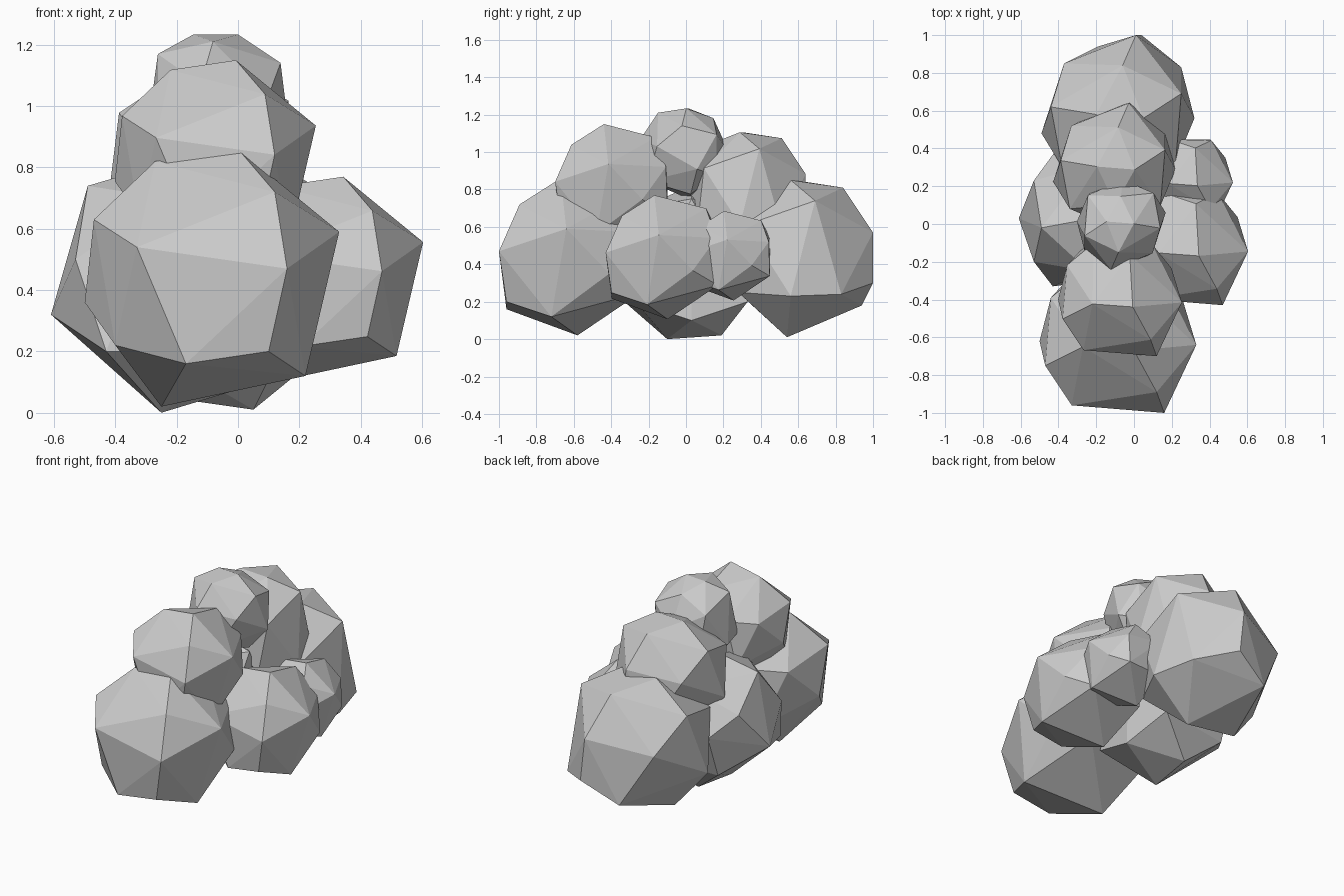
import bpy
import bmesh
import math
from mathutils import Vector, Matrix

# Irregular faceted lump shapes (roughly dodecahedral), around their own centre
FACET_A = [
    (-.25, -.39, .11), (.24, -.43, .04), (.41, -.07, .16), (.08, -.10, .43),
    (.20, -.32, .29), (-.19, -.08, .39), (-.39, -.18, .20), (-.42, -.05, -.07),
    (-.32, -.22, -.21), (-.09, -.39, -.27), (.18, -.39, -.23), (.30, -.15, -.31),
    (-.17, -.01, -.41), (.21, .32, .14), (.20, .33, -.18), (.06, .25, .34),
    (-.18, .33, .18), (-.25, .30, -.18), (-.36, .18, .15), (.34, .16, -.08),
]
FACET_B = [
    (.09, .40, .14), (.12, .40, -.13), (-.11, .34, -.25), (-.29, .25, .07),
    (.02, .24, .38), (-.41, -.12, -.14), (.33, .23, -.19), (.33, .09, .31),
    (.40, -.04, -.20), (.13, -.06, -.42), (-.22, -.06, -.37), (-.12, -.02, .42),
    (.13, -.04, .42), (-.36, .02, .26), (-.30, -.30, .18), (-.25, -.30, -.20),
    (.30, -.28, .18), (.25, -.32, -.18), (-.02, -.42, 0), (0, -.27, .33),
]
FACET_LEFT = [
    (-.39, 0, -.08), (-.31, .20, .17), (-.27, -.05, .34), (-.31, -.23, .10),
    (-.21, -.36, -.20), (-.03, -.13, -.40), (0, .16, -.38), (-.20, .35, .05),
    (-.20, .25, -.22), (.25, -.30, -.20), (.25, .30, -.20), (.30, 0, -.30),
    (.28, 0, .35), (-.02, -.28, .30), (-.02, .28, .30), (0, 0, .42),
]


def lump(name, points, centre, scale, turn=0):
    """Flat-shaded convex lump, turned about z, scaled and placed."""
    rot = Matrix.Rotation(math.radians(turn), 3, 'Z')
    bm = bmesh.new()
    for p in points:
        bm.verts.new(rot @ Vector(p) * scale + Vector(centre))
    bmesh.ops.convex_hull(bm, input=bm.verts[:])
    loose = [v for v in bm.verts if not v.link_faces]
    bmesh.ops.delete(bm, geom=loose, context='VERTS')
    bmesh.ops.recalc_face_normals(bm, faces=bm.faces[:])
    mesh = bpy.data.meshes.new(name)
    bm.to_mesh(mesh)
    bm.free()
    obj = bpy.data.objects.new(name, mesh)
    bpy.context.collection.objects.link(obj)
    return obj


# Bottom ring of lumps
lump("front_lump", FACET_A, (-.08, -.57, .43), 1.0)
lump("right_lump", FACET_A, (.28, -.09, .43), .79)
lump("small_right_lump", FACET_A, (.29, .26, .44), .57)
lump("back_lump", FACET_B, (-.08, .60, .43), 1.0)
lump("left_lump", FACET_LEFT, (-.22, .03, .40), 1.0)

# Upper lumps
lump("upper_front_lump", FACET_A, (-.07, -.36, .81), .79)
lump("upper_back_lump", FACET_B, (-.10, .32, .77), .80)
lump("top_lump", FACET_B, (-.07, -.01, .99), .58, 180)
